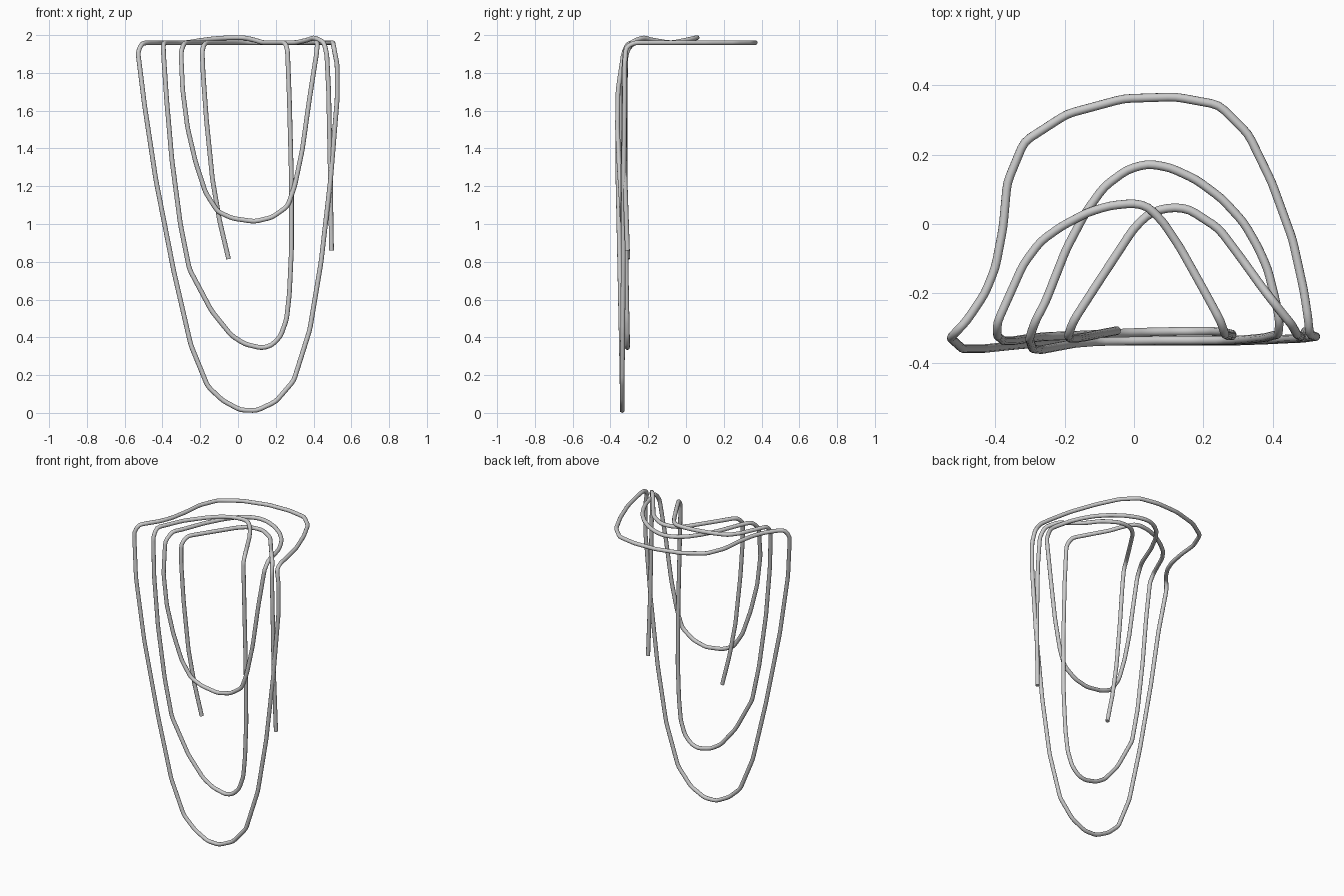
import bpy
from math import radians
from mathutils import Vector

R = 0.0125      # cord radius
TOP = 1.96      # height of the flat upper run


def soften(pts, closed, reach=0.022):
    """Round each bend of a polyline with a small three-point arc."""
    v = [Vector(p) for p in pts]
    out = []
    for i, p in enumerate(v):
        if not closed and i in (0, len(v) - 1):
            out.append(p)
            continue
        a, b = v[i - 1] - p, v[(i + 1) % len(v)] - p
        p0 = p + a.normalized() * min(reach, a.length * .4)
        p1 = p + b.normalized() * min(reach, b.length * .4)
        out += [p0, p0 / 4 + p / 2 + p1 / 4, p1]
    return out


def cord(name, upper, after, before=(), closed=True):
    """One round cord: hanging points, upper run (x, y[, z]), hanging points."""
    pts = soften(list(before) + [(*p, TOP)[:3] for p in upper] + list(after), closed)
    cu = bpy.data.curves.new(name, 'CURVE')
    cu.dimensions = '3D'
    cu.bevel_depth = R
    cu.bevel_resolution = 4
    cu.use_fill_caps = True
    sp = cu.splines.new('POLY')
    sp.points.add(len(pts) - 1)
    for b, p in zip(sp.points, pts):
        b.co = (*p, 1)
    sp.use_cyclic_u = closed
    ob = bpy.data.objects.new(name, cu)
    bpy.context.collection.objects.link(ob)
    bpy.ops.object.select_all(action='DESELECT')
    bpy.context.view_layer.objects.active = ob
    ob.select_set(True)
    bpy.ops.object.convert(target='MESH')
    bpy.ops.object.shade_smooth_by_angle(angle=radians(60))


# outer loop: widest arch and longest drop
cord("outer_loop",
     [(-.51, -.308, 1.955), (-.482, -.278), (-.43, -.2), (-.40, -.125), (-.378, -.01),
      (-.366, .12), (-.317, .238), (-.193, .318), (-.03, .362), (.12, .367), (.245, .344),
      (.33, .26), (.398, .12), (.458, -.045), (.49, -.19), (.503, -.275)],
     [(.507, -.318, 1.935), (.525, -.325, 1.845), (.525, -.325, 1.66), (.49, -.33, 1.235),
      (.44, -.332, .8), (.38, -.335, .44), (.295, -.338, .17), (.2, -.338, .06),
      (.1, -.338, .0125), (.013, -.338, .015), (-.08, -.338, .065), (-.16, -.338, .14),
      (-.25, -.342, .36), (-.34, -.35, .75), (-.435, -.36, 1.235), (-.495, -.36, 1.63),
      (-.53, -.329, 1.91)])

# second loop: its upper run rides over the two inner ones
cord("middle_loop",
     [(-.395, -.285), (-.366, -.22), (-.32, -.117), (-.27, -.05), (-.21, -.007, 1.97),
      (-.135, .033, 1.98), (-.07, .053, 1.985), (0, .06, 1.987), (.04, .05, 1.985),
      (.083, .007, 1.975), (.133, -.068), (.205, -.197), (.25, -.28)],
     [(.262, -.318, 1.92), (.272, -.323, 1.66), (.283, -.323, 1.235), (.283, -.318, .865),
      (.272, -.315, .63), (.257, -.312, .495), (.225, -.31, .405), (.177, -.31, .357),
      (.125, -.31, .343), (.035, -.312, .365), (-.035, -.315, .41), (-.14, -.32, .54),
      (-.257, -.325, .76), (-.305, -.33, 1.0), (-.35, -.337, 1.34), (-.378, -.337, 1.66),
      (-.395, -.322, 1.91)])

# short loop
cord("short_loop",
     [(-.285, -.28), (-.256, -.226), (-.196, -.073), (-.14, .033), (-.086, .108),
      (-.02, .157), (.04, .174), (.104, .163), (.18, .128), (.254, .073), (.317, .004),
      (.357, -.065), (.386, -.13), (.41, -.226), (.42, -.28)],
     [(.417, -.318, 1.91), (.378, -.328, 1.66), (.34, -.332, 1.39), (.3, -.335, 1.2),
      (.262, -.336, 1.093), (.18, -.336, 1.035), (.087, -.336, 1.013), (-.03, -.338, 1.03),
      (-.108, -.34, 1.066), (-.172, -.345, 1.167), (-.225, -.355, 1.33), (-.267, -.363, 1.51),
      (-.293, -.36, 1.71), (-.302, -.33, 1.91)])

# open cord with two free hanging ends
cord("loose_cord",
     [(-.175, -.28), (-.104, -.17), (-.05, -.088), (-.003, -.016), (.037, .025),
      (.075, .042), (.118, .048), (.16, .042), (.245, -.013), (.308, -.097),
      (.372, -.186, 1.975), (.40, -.222, 1.987), (.43, -.26, 1.975), (.455, -.29, 1.96)],
     after=[(.47, -.318, 1.9), (.48, -.325, 1.7), (.488, -.325, 1.3), (.495, -.31, .86)],
     before=[(-.05, -.308, .815), (-.098, -.317, 1.02), (-.135, -.325, 1.235),
             (-.167, -.33, 1.55), (-.185, -.33, 1.8), (-.19, -.322, 1.92)],
     closed=False)
